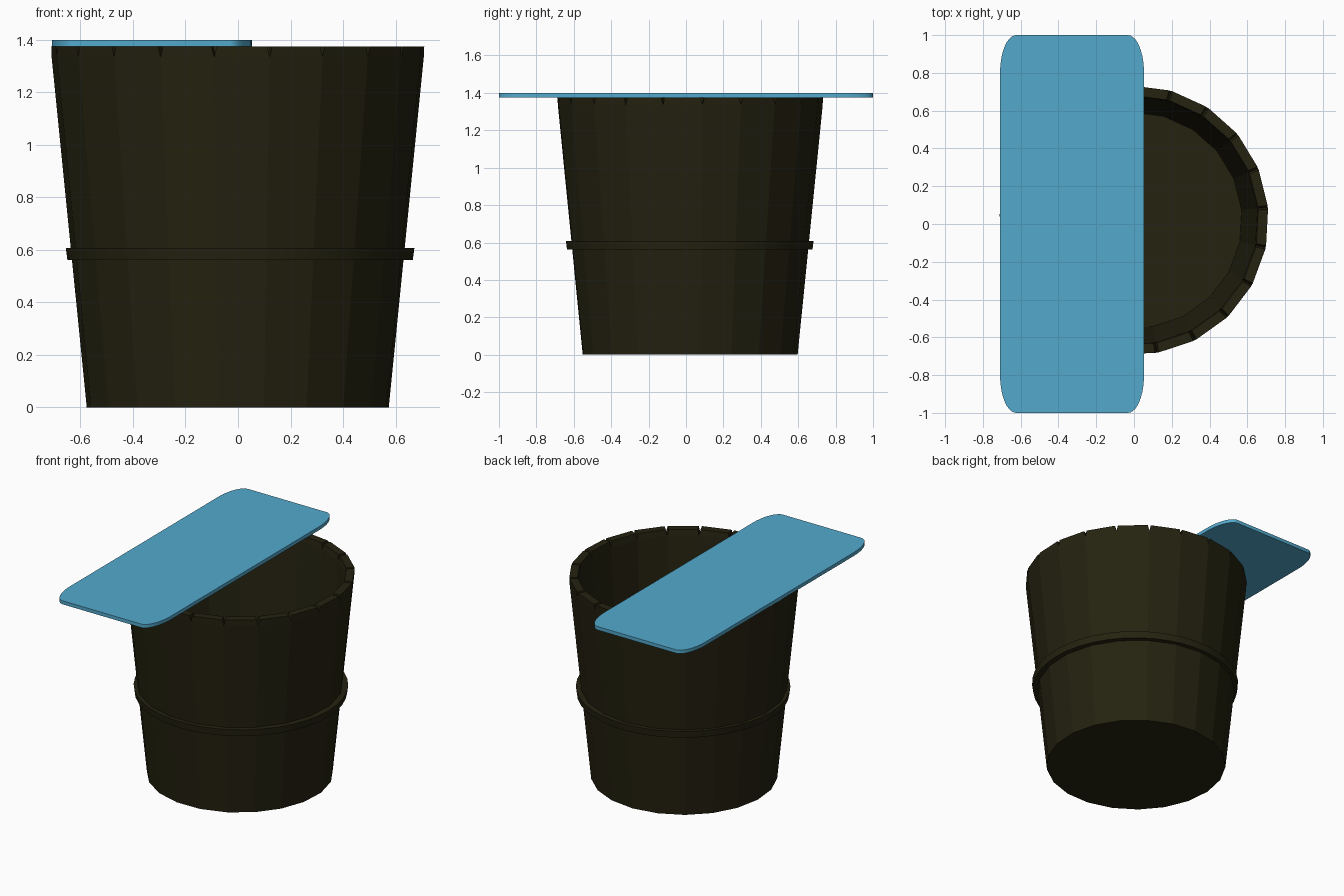
import bpy, bmesh, math

if "Cube" in bpy.data.objects:
    bpy.data.objects.remove(bpy.data.objects["Cube"])

CY = 0.02      # barrel centre in y
N = 21         # number of staves
STEP = 2 * math.pi / N
START = math.radians(5.5)


def material(name, rgb):
    m = bpy.data.materials.new(name)
    m.diffuse_color = (*rgb, 1)
    m.use_nodes = True
    m.node_tree.nodes["Principled BSDF"].inputs["Base Color"].default_value = m.diffuse_color
    return m


def finish(bm, name, mat):
    bmesh.ops.remove_doubles(bm, verts=bm.verts, dist=1e-5)
    bmesh.ops.recalc_face_normals(bm, faces=bm.faces)
    me = bpy.data.meshes.new(name)
    bm.to_mesh(me)
    bm.free()
    ob = bpy.data.objects.new(name, me)
    bpy.context.collection.objects.link(ob)
    me.materials.append(mat)
    return ob


def polar(bm, r, a, z):
    return bm.verts.new((r * math.cos(a), CY + r * math.sin(a), z))


wood = material("dark olive wood", (0.018, 0.016, 0.005))
blue = material("sky blue", (0.087, 0.40, 0.61))

# Barrel: tapered staves with small V notches between them at the rim
# Profile runs outside bottom -> rim -> inside floor: radius, height, side inset
profile = [(0.577, 0, 0), (0.711, 1.335, 0), (0.712, 1.375, 0.014),
           (0.660, 1.375, 0.014), (0.655, 1.335, 0), (0.572, 0.03, 0)]
bm = bmesh.new()
for i in range(N):
    a0, a1 = START + i * STEP, START + (i + 1) * STEP
    left = [polar(bm, r, a0 + d, z) for r, z, d in profile]
    right = [polar(bm, r, a1 - d, z) for r, z, d in profile]
    for k in range(len(profile) - 1):
        bm.faces.new((left[k], right[k], right[k + 1], left[k + 1]))
    for side in (left, right):
        bm.faces.new(side[1:5])
# Underside and inner floor
for r, z in ((0.577, 0), (0.572, 0.03)):
    bm.faces.new([polar(bm, r, START + i * STEP, z) for i in range(N)])
finish(bm, "barrel", wood)

# Hoop around the middle
bm = bmesh.new()
section = [(0.62, 0.562), (0.658, 0.562), (0.664, 0.608), (0.62, 0.608)]
H = 42
for i in range(H):
    a0, a1 = i * 2 * math.pi / H, (i + 1) * 2 * math.pi / H
    for k in range(4):
        (r0, z0), (r1, z1) = section[k], section[(k + 1) % 4]
        bm.faces.new((polar(bm, r0, a0, z0), polar(bm, r0, a1, z0),
                      polar(bm, r1, a1, z1), polar(bm, r1, a0, z1)))
hoop = finish(bm, "hoop", wood)
hoop.location.x = 0.008

# Board lying across the rim, with stretched rounded corners
bm = bmesh.new()
cx, hx, rx, ry = -0.328, 0.381, 0.085, 0.2
outline = []
for q, (sx, sy) in enumerate(((1, 1), (-1, 1), (-1, -1), (1, -1))):
    for j in range(11):
        a = (q + j / 10) * math.pi / 2
        outline.append((cx + sx * (hx - rx) + rx * math.cos(a),
                        sy * (1 - ry) + ry * math.sin(a)))
face = bm.faces.new([bm.verts.new((x, y, 1.376)) for x, y in outline])
ext = bmesh.ops.extrude_face_region(bm, geom=[face], use_keep_orig=True)
top = [g for g in ext["geom"] if isinstance(g, bmesh.types.BMVert)]
bmesh.ops.translate(bm, verts=top, vec=(0, 0, 0.024))
finish(bm, "board", blue)

# Smooth the round parts, keep hard edges
for name in ("hoop", "board"):
    ob = bpy.data.objects[name]
    bpy.ops.object.select_all(action='DESELECT')
    ob.select_set(True)
    bpy.context.view_layer.objects.active = ob
    bpy.ops.object.shade_smooth_by_angle(angle=math.radians(30))
